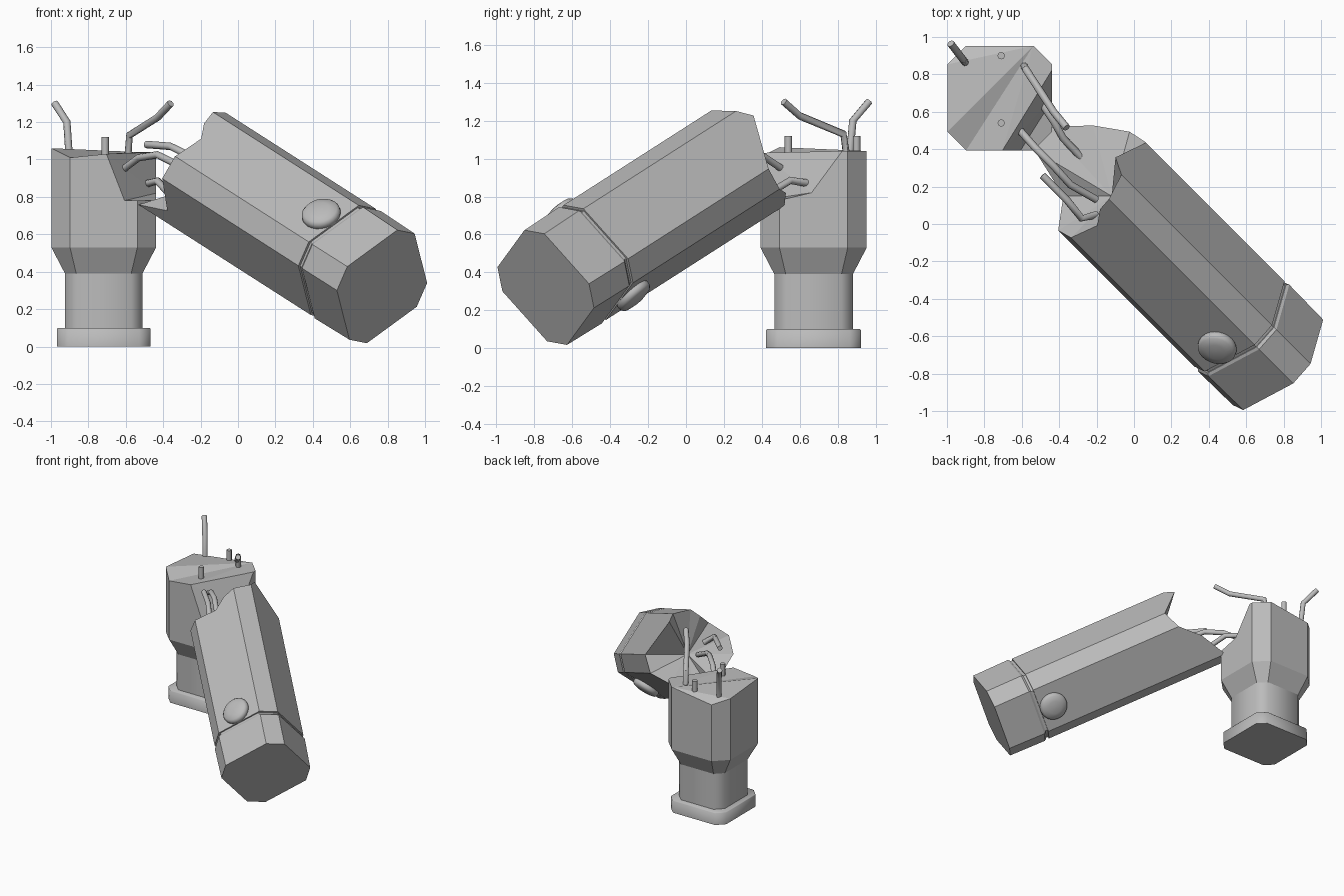
import bpy, bmesh, math
from mathutils import Vector, Matrix

if "Cube" in bpy.data.objects:
    bpy.data.objects.remove(bpy.data.objects["Cube"])

grey = bpy.data.materials.new("concrete_grey")
grey.use_nodes = True
COLOUR = (0.5, 0.5, 0.5, 1)
grey.diffuse_color = COLOUR
grey.node_tree.nodes["Principled BSDF"].inputs["Base Color"].default_value = COLOUR

# Local frames: upright stub, and fallen post whose z runs along its axis
stub_frame = Matrix.Translation((-0.718, 0.673, 0))
axis = Vector((-1, 1, 0.64)).normalized()
side = Vector((1, 1, 0)).normalized()
up = axis.cross(side)
if up.z < 0:
    up = -up
post_frame = Matrix((side, up, axis)).transposed().to_4x4()
post_frame.translation = (0.77, -0.74, 0.32)
TURN = math.radians(36.5)


def section(half, chamfer, turn=0):
    """Corners of a square with cut corners, counter-clockwise."""
    pts = []
    for k in range(4):
        rot = Matrix.Rotation(turn + k * math.pi / 2, 2)
        pts += [rot @ Vector((half, half - chamfer)), rot @ Vector((half - chamfer, half))]
    return pts


def along(pts, f):
    """Point on the outline at a fractional corner number."""
    i = int(f)
    return pts[i % 8].lerp(pts[(i + 1) % 8], f - i)


def finish(name, bm, frame=None, smooth=None):
    bmesh.ops.recalc_face_normals(bm, faces=bm.faces)
    mesh = bpy.data.meshes.new(name)
    bm.to_mesh(mesh)
    bm.free()
    ob = bpy.data.objects.new(name, mesh)
    bpy.context.collection.objects.link(ob)
    mesh.materials.append(grey)
    if frame:
        ob.matrix_world = frame
    if smooth:
        bpy.ops.object.select_all(action="DESELECT")
        ob.select_set(True)
        bpy.context.view_layer.objects.active = ob
        bpy.ops.object.shade_smooth_by_angle(angle=math.radians(smooth))
    return ob


def loft(bm, rings, cap_start=True, cap_end=True):
    """Join rings of points with quads; return the last ring's vertices."""
    rows = [[bm.verts.new(p) for p in ring] for ring in rings]
    n = len(rows[0])
    for a, b in zip(rows, rows[1:]):
        for i in range(n):
            bm.faces.new((a[i], a[(i + 1) % n], b[(i + 1) % n], b[i]))
    if cap_start:
        bm.faces.new(rows[0])
    if cap_end:
        bm.faces.new(rows[-1])
    return rows[-1]


def prism(name, frame, layers, turn=0, smooth=None):
    """Stack of (half width, chamfer, height) sections."""
    bm = bmesh.new()
    loft(bm, [[p.to_3d() + Vector((0, 0, z)) for p in section(h, c, turn)] for h, c, z in layers])
    return finish(name, bm, frame, smooth)


# Foot and neck of the standing stub
prism("stub_foot", stub_frame, [(0.25, 0.06, 0), (0.25, 0.06, 0.095), (0.245, 0.06, 0.1)], smooth=50)
prism("stub_neck", stub_frame, [(0.207, 0.06, 0.09), (0.207, 0.06, 0.4)], smooth=50)

# Flared stub with a broken top: (outline position, height)
rim = [(0, 1.04), (1, 1.04), (2, 0.99), (3, 1.03), (4, 1.06), (5, 1.01), (5.54, 1.03),
       (5.81, 0.78), (6, 0.78), (7, 0.78), (7.47, 0.82), (7.92, 1.04)]
bm = bmesh.new()
rings = []
for half, chamfer, z in ((0.207, 0.06, 0.39), (0.28, 0.1, 0.53), (0.28, 0.1, None)):
    outline = section(half, chamfer)
    rings.append([along(outline, f).to_3d() + Vector((0, 0, z or top)) for f, top in rim])
v = loft(bm, rings, cap_end=False)
for a, b in ((2, 3), (3, 4), (4, 5), (5, 6), (6, 11), (11, 0)):
    bm.faces.new((v[1], v[a], v[b]))
bm.faces.new((v[6], v[7], v[10]))
bm.faces.new((v[6], v[10], v[11]))
bm.faces.new((v[7], v[8], v[9], v[10]))
finish("stub_body", bm, stub_frame)

# Fallen post with a jagged end: (outline position, length)
jag = [(0, 1.57), (1, 1.53), (1.25, 1.5), (1.5, 1.42), (2, 1.43), (3, 1.45), (3.7, 1.48),
       (4, 1.75), (5, 1.78), (5.6, 1.66), (6, 1.52), (7, 1.47), (7.8, 1.64)]
outline = section(0.28, 0.1, TURN)
bm = bmesh.new()
v = loft(bm, [[along(outline, f).to_3d() + Vector((0, 0, z)) for f, z in jag_ring]
              for jag_ring in ([(f, 0.32) for f, _ in jag], jag)], cap_end=False)
hollow = bm.verts.new((0, 0, 1.38))
for i in range(len(v)):
    bm.faces.new((v[i], v[(i + 1) % len(v)], hollow))
finish("fallen_post", bm, post_frame)

# Cap and recessed joint at the post's lower end
prism("post_cap", post_frame, [(0.28, 0.1, 0), (0.283, 0.1, 0.285), (0.275, 0.1, 0.3)], TURN, 20)
prism("post_joint", post_frame, [(0.27, 0.1, 0.28), (0.27, 0.1, 0.33)], TURN)

# Round buttons on two opposite faces of the post
for name, turn in (("upper_button", 0), ("lower_button", math.pi)):
    bm = bmesh.new()
    profile = ((0.095, -0.02), (0.105, 0.01), (0.103, 0.028), (0.09, 0.042), (0.05, 0.052), (0.01, 0.055))
    loft(bm, [[(r * math.cos(k * math.pi / 12), r * math.sin(k * math.pi / 12), z)
               for k in range(24)] for r, z in profile])
    angle = TURN + math.pi / 2 + turn
    out = Vector((math.cos(angle), math.sin(angle), 0))
    place = out.to_track_quat("Z", "Y").to_matrix().to_4x4()
    place.translation = out * 0.28 + Vector((0, 0, 0.42))
    finish(name, bm, post_frame @ place, 60)


# Bent reinforcing bars
def bar(name, pts, radius=0.02):
    pts = [Vector(p) for p in pts]
    bm = bmesh.new()
    rings = []
    for i, p in enumerate(pts):
        d = (pts[min(i + 1, len(pts) - 1)] - pts[max(i - 1, 0)]).normalized()
        q = d.to_track_quat("Z", "Y")
        rings.append([p + q @ Vector((radius * math.cos(k * math.pi / 4),
                                      radius * math.sin(k * math.pi / 4), 0)) for k in range(8)])
    loft(bm, rings)
    finish(name, bm, smooth=50)


bar("stub_bar_back", [(-0.9, 0.86, 0.98), (-0.915, 0.88, 1.2), (-0.98, 0.965, 1.3)])
bar("stub_bar_long", [(-0.59, 0.85, 1.0), (-0.58, 0.83, 1.13), (-0.43, 0.6, 1.225), (-0.36, 0.515, 1.3)])
for name, y in (("stub_peg_back", 0.9), ("stub_peg_front", 0.54)):
    bar(name, [(-0.71, y, 0.95), (-0.71, y, 1.12)])
bar("post_bar_long", [(-0.61, 0.5, 0.95), (-0.53, 0.41, 1.01), (-0.43, 0.31, 1.025),
                      (-0.34, 0.21, 0.98), (-0.2, 0.13, 0.9)])
bar("post_bar_upper", [(-0.49, 0.26, 1.08), (-0.36, 0.13, 1.07), (-0.28, 0.03, 1.03), (-0.2, 0.05, 0.97)])
bar("post_bar_lower", [(-0.49, 0.64, 0.87), (-0.43, 0.55, 0.885), (-0.38, 0.46, 0.83), (-0.2, 0.27, 0.78)])
